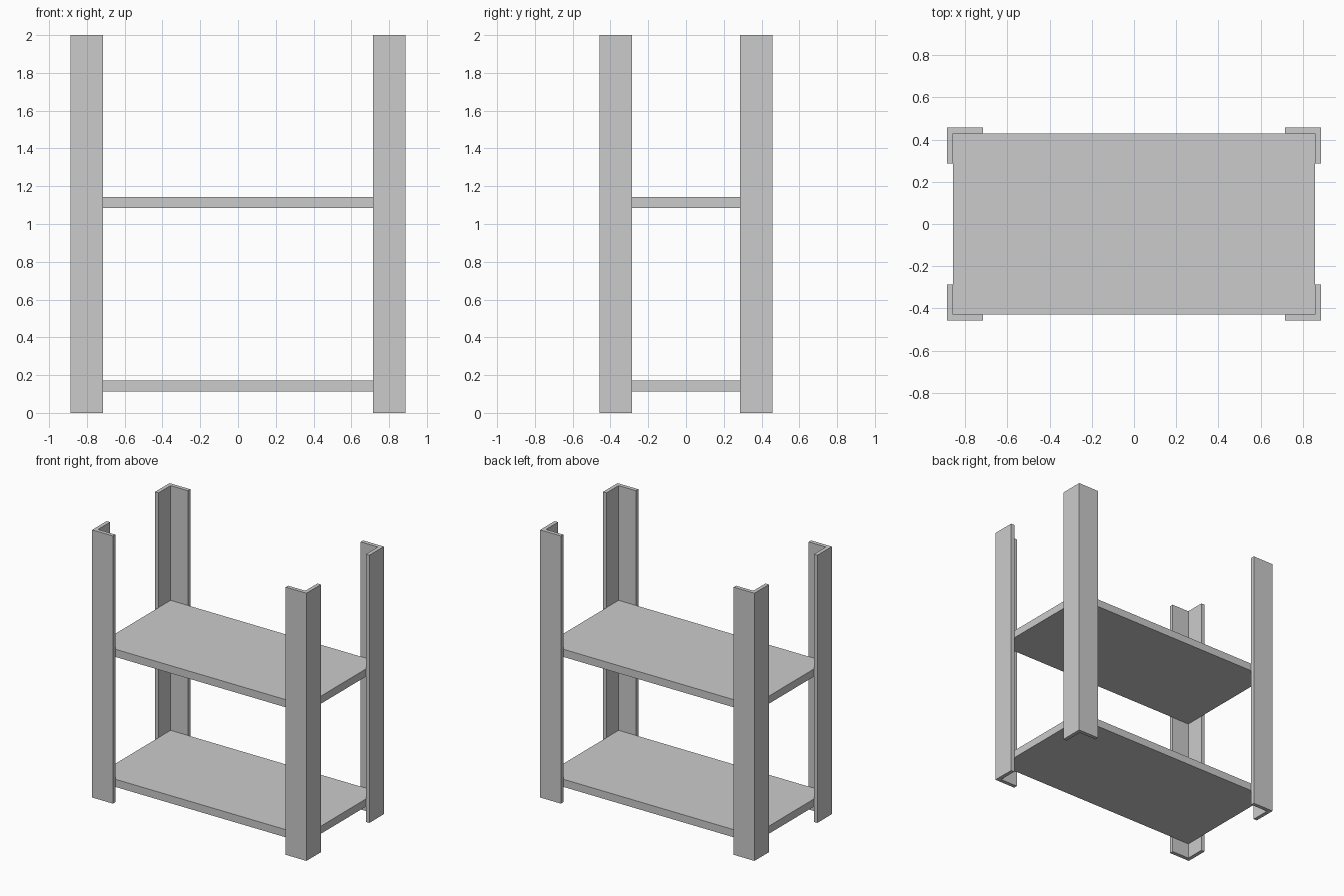
import bpy, bmesh

if "Cube" in bpy.data.objects:
    bpy.data.objects.remove(bpy.data.objects["Cube"])

U = 1 / 35                      # plate thickness, the module of the whole model
OX, OY = 31 * U, 16 * U         # outer half-width and half-depth
FLANGE, HEIGHT = 6 * U, 2.0


def extrude_profile(name, points, z0, z1):
    """Extrude a flat outline from z0 up to z1."""
    bm = bmesh.new()
    face = bm.faces.new([bm.verts.new((x, y, z0)) for x, y in points])
    ext = bmesh.ops.extrude_face_region(bm, geom=[face])
    verts = [v for v in ext["geom"] if isinstance(v, bmesh.types.BMVert)]
    bmesh.ops.translate(bm, verts=verts, vec=(0, 0, z1 - z0))
    bmesh.ops.recalc_face_normals(bm, faces=bm.faces)
    mesh = bpy.data.meshes.new(name)
    bm.to_mesh(mesh)
    bm.free()
    obj = bpy.data.objects.new(name, mesh)
    bpy.context.collection.objects.link(obj)
    return obj


# L-section corner posts
angle = [(OX, OY), (OX - FLANGE, OY), (OX - FLANGE, OY - U),
         (OX - U, OY - U), (OX - U, OY - FLANGE), (OX, OY - FLANGE)]
for side, sx in (("left", -1), ("right", 1)):
    for end, sy in (("front", -1), ("back", 1)):
        extrude_profile(f"{end}_{side}_post",
                        [(x * sx, y * sy) for x, y in angle], 0, HEIGHT)

# Shelves fitted inside the posts
sx, sy = OX - U, OY - U
for name, z in (("lower_shelf", 4 * U), ("upper_shelf", 38 * U)):
    extrude_profile(name, [(-sx, -sy), (sx, -sy), (sx, sy), (-sx, sy)], z, z + 2 * U)
